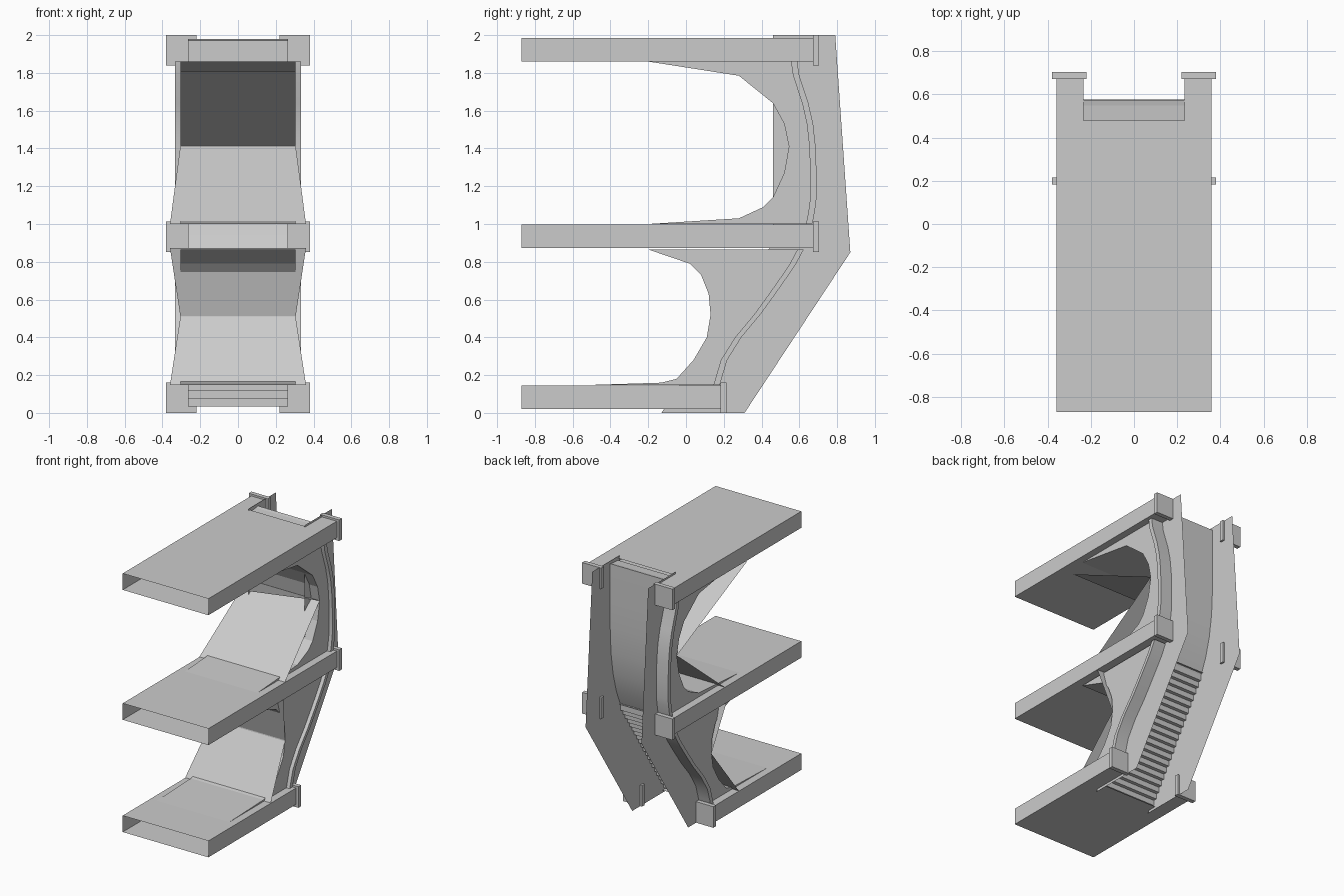
import bpy
import bmesh
import math

cube = bpy.data.objects.get("Cube")
if cube:
    bpy.data.objects.remove(cube, do_unlink=True)

GREY = 0.6
grey = bpy.data.materials.new("plain_grey")
grey.use_nodes = True
grey.diffuse_color = (GREY, GREY, GREY, 1)
for node in grey.node_tree.nodes:
    if node.type == "BSDF_PRINCIPLED":
        node.inputs["Base Color"].default_value = (GREY, GREY, GREY, 1)

DECK_HALF = 0.36
PLATE_X = 0.235
CHUTE_X = 0.265
RIM_X = 0.333
RIM_WIDTH = 0.033
WAIST = 0.305


def finish(name, bm, smooth=False):
    """Turn a bmesh into a named grey object."""
    bmesh.ops.recalc_face_normals(bm, faces=bm.faces)
    mesh = bpy.data.meshes.new(name)
    bm.to_mesh(mesh)
    bm.free()
    mesh.materials.append(grey)
    obj = bpy.data.objects.new(name, mesh)
    bpy.context.collection.objects.link(obj)
    if smooth:
        bpy.ops.object.select_all(action="DESELECT")
        obj.select_set(True)
        bpy.context.view_layer.objects.active = obj
        bpy.ops.object.shade_smooth_by_angle(angle=math.radians(25))
    return obj


def loft(name, rows, smooth=False):
    """Bridge successive rows of points into one sheet."""
    bm = bmesh.new()
    grid = [[bm.verts.new(p) for p in row] for row in rows]
    for a, b in zip(grid, grid[1:]):
        for i in range(len(a) - 1):
            bm.faces.new((a[i], a[i + 1], b[i + 1], b[i]))
    return finish(name, bm, smooth)


def sheet(name, path, smooth=False):
    """Sheet across the width; path holds (half width, y, z)."""
    return loft(name, [[(-w, y, z), (w, y, z)] for w, y, z in path], smooth)


def box(name, x, y, z):
    bm = bmesh.new()
    bmesh.ops.create_cube(bm, size=1)
    for v in bm.verts:
        v.co = [(lo + hi) / 2 + c * (hi - lo)
                for c, (lo, hi) in zip(v.co, (x, y, z))]
    return finish(name, bm)


def deck(name, back, notch, low, high):
    """Hollow deck, open at the front and at the notch between its arms."""
    half = [(DECK_HALF, -0.87), (DECK_HALF, back), (PLATE_X, back), (PLATE_X, notch)]
    outline = half + [(-x, y) for x, y in reversed(half)]
    bm = bmesh.new()
    base = bm.faces.new([bm.verts.new((x, y, low)) for x, y in outline])
    grown = bmesh.ops.extrude_face_region(bm, geom=[base], use_keep_orig=True)
    for v in grown["geom"]:
        if isinstance(v, bmesh.types.BMVert):
            v.co.z = high
    openings = [f for f in bm.faces
                if all(v.co.y < -0.86 for v in f.verts)
                or all(abs(v.co.y - notch) < 0.001 for v in f.verts)]
    bmesh.ops.delete(bm, geom=openings, context="FACES_ONLY")
    finish(name, bm)


# Three decks and the clamps at the ends of their arms
for level, back, notch, low in (("bottom", 0.19, -0.05, 0.02),
                                ("middle", 0.68, 0.47, 0.873),
                                ("top", 0.68, 0.48, 1.86)):
    high = low + 0.125
    deck(level + "_deck", back, notch, low, high)
    for side, s in (("left", 1), ("right", -1)):
        box(f"{level}_{side}_clamp", sorted((s * 0.22, s * 0.38)),
            (back - 0.008, back + 0.025), (low - 0.02, high + 0.015))

# Thin side plates
for side, s in (("left", 1), ("right", -1)):
    bm = bmesh.new()
    outline = [(-0.13, 0), (0.31, 0), (0.87, 0.85), (0.79, 2), (0.46, 2), (0.46, 0.9)]
    bm.faces.new([bm.verts.new((s * PLATE_X, y, z)) for y, z in outline])
    finish(side + "_plate", bm)

# Bay profiles: front curve y, height, rim y
upper = [(-0.2, 1.86, 0.556), (0.28, 1.785, 0.567), (0.46, 1.64, 0.615),
         (0.52, 1.53, 0.64), (0.545, 1.41, 0.653), (0.52, 1.27, 0.658),
         (0.46, 1.14, 0.658), (0.41, 1.09, 0.652), (0.28, 1.03, 0.642),
         (-0.2, 1, 0.635)]
lower = [(-0.2, 0.865, 0.59), (0.02, 0.79, 0.55), (0.08, 0.73, 0.51),
         (0.12, 0.63, 0.44), (0.13, 0.52, 0.36), (0.11, 0.4, 0.26),
         (0.04, 0.28, 0.185), (-0.05, 0.18, 0.155), (-0.13, 0.16, 0.15),
         (-0.54, 0.147, 0.145)]

# Curved throat, flanks and rims of each bay
for bay, rows in (("upper", upper), ("lower", lower)):
    sheet(bay + "_throat", [(WAIST, y, z) for y, z, _ in rows])
    for side, s in (("left", 1), ("right", -1)):
        loft(f"{bay}_{side}_flank",
             [[(s * WAIST, y, z), (s * WAIST, r, z)] for y, z, r in rows])
        loft(f"{bay}_{side}_rim",
             [[(s * WAIST, r, z), (s * RIM_X, r, z),
               (s * RIM_X, r + RIM_WIDTH, z),
               (s * PLATE_X, r + RIM_WIDTH, z)] for _, z, r in rows], True)

# Slanted sheets inside the bays
sheet("upper_ramp", [(DECK_HALF, 0.05, 1), (WAIST, 0.545, 1.415)])
sheet("upper_canopy", [(WAIST, 0.545, 1.415), (WAIST, -0.3, 1.81)])
sheet("lower_ramp", [(DECK_HALF, -0.12, 0.147), (WAIST, 0.13, 0.51)])
sheet("lower_backing", [(WAIST, 0.13, 0.51), (DECK_HALF, 0.03, 0.873)])

# Rear chute between the plates, with the ledge behind the top deck
chute = [(0.575, 1.98), (0.577, 1.7), (0.575, 1.5), (0.565, 1.3),
         (0.54, 1.13), (0.5, 0.98), (0.45, 0.86)]
sheet("rear_chute", [(CHUTE_X, y, z) for y, z in chute], True)
sheet("top_ledge", [(CHUTE_X, 0.48, 1.97), (CHUTE_X, 0.55, 1.975),
                    (CHUTE_X, 0.575, 1.98)])

# Stairs below the chute
STEPS = 20
start_y, start_z = chute[-1]
end_y, end_z = -0.09, 0.035
stairs = [(CHUTE_X, start_y, start_z)]
for i in range(STEPS):
    t = (i + 1) / STEPS
    y = start_y + (end_y - start_y) * t
    z = start_z + (end_z - start_z) * t
    stairs += [(CHUTE_X, stairs[-1][1], z), (CHUTE_X, y, z)]
sheet("rear_stairs", stairs)
